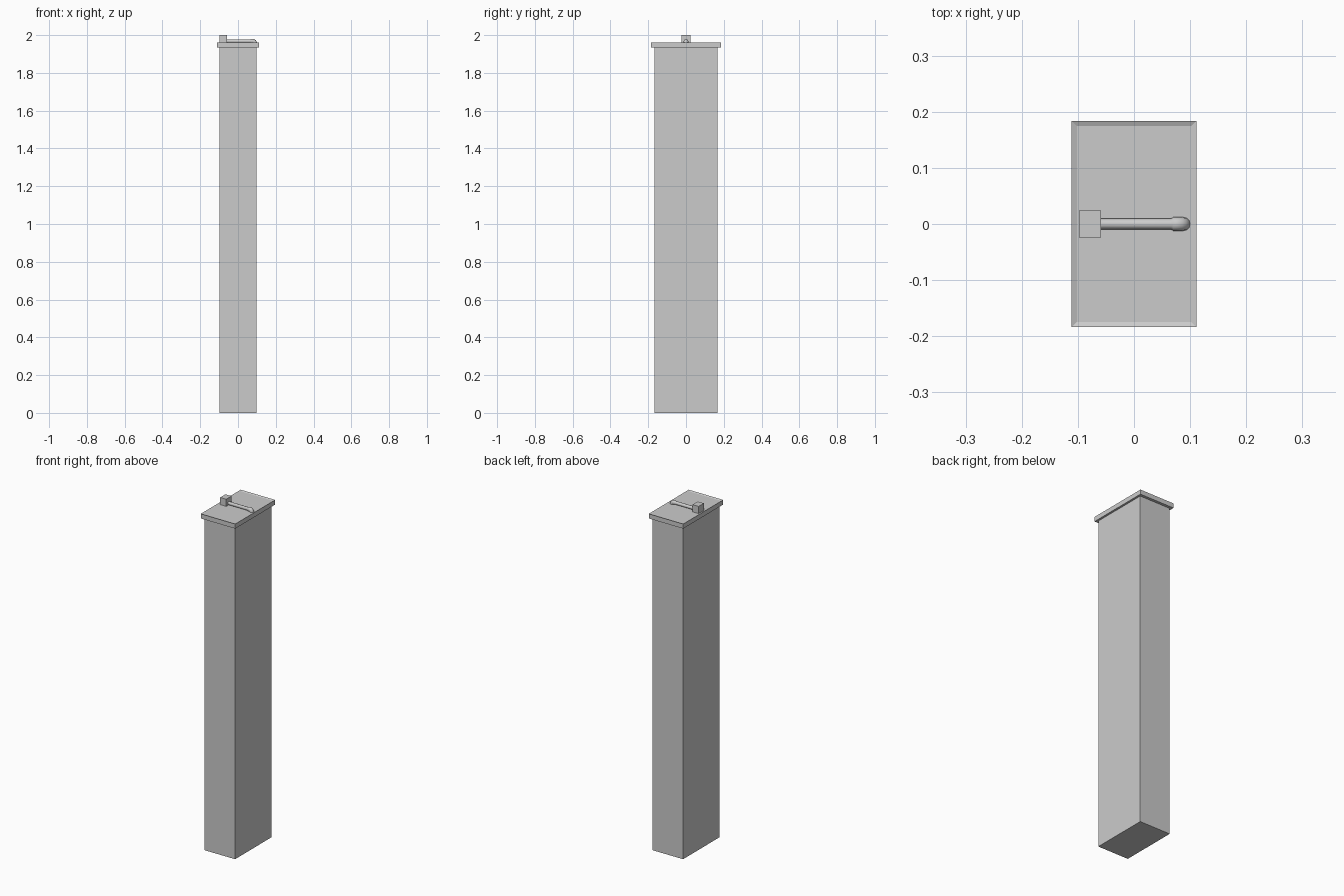
import bpy, bmesh, math
from mathutils import Vector

if "Cube" in bpy.data.objects:
    bpy.data.objects.remove(bpy.data.objects["Cube"])


def box(name, x0, x1, y, z0, z1):
    """Box spanning x0..x1, -y..y, z0..z1."""
    bpy.ops.mesh.primitive_cube_add(size=1, location=((x0 + x1) / 2, 0, (z0 + z1) / 2))
    ob = bpy.context.object
    ob.name = name
    ob.scale = (x1 - x0, 2 * y, z1 - z0)
    bpy.ops.object.transform_apply(location=True, rotation=False, scale=True)
    return ob


# Tall body
box("body", -0.099, 0.099, 0.168, 0, 1.935)

# Overhanging cap with a shallow dished top
cap = box("cap", -0.111, 0.111, 0.184, 1.935, 1.962)
bm = bmesh.new()
bm.from_mesh(cap.data)
top = [f for f in bm.faces if f.normal.z > 0.9]
bmesh.ops.inset_region(bm, faces=top, thickness=0.013, depth=-0.004)
bm.to_mesh(cap.data)
bm.free()

# Small block on the cap
box("pipe_block", -0.098, -0.059, 0.024, 1.957, 2.0)

# Pipe leaving the block and bending down into the cap, slightly wider at the elbow
path = [(-0.065, 1.968, 0.0095), (0.066, 1.968, 0.0095), (0.070, 1.968, 0.0122)]
for i in range(5):
    a = math.radians(90 - i * 22.5)
    path.append((0.078 + 0.010 * math.cos(a), 1.958 + 0.010 * math.sin(a), 0.0122))
path.append((0.088, 1.945, 0.0122))
sides = 12
bm = bmesh.new()
rings = []
for i, (x, z, r) in enumerate(path):
    a, b = path[max(i - 1, 0)], path[min(i + 1, len(path) - 1)]
    t = Vector((b[0] - a[0], 0, b[1] - a[1])).normalized()
    n = Vector((-t.z, 0, t.x))
    ring = []
    for k in range(sides):
        u = 2 * math.pi * k / sides
        ring.append(bm.verts.new(Vector((x, 0, z)) + r * (math.cos(u) * n + math.sin(u) * Vector((0, 1, 0)))))
    rings.append(ring)
for p, q in zip(rings, rings[1:]):
    for k in range(sides):
        j = (k + 1) % sides
        bm.faces.new((p[k], p[j], q[j], q[k]))
bm.faces.new(rings[0])
bm.faces.new(rings[-1])
bmesh.ops.recalc_face_normals(bm, faces=bm.faces)
mesh = bpy.data.meshes.new("pipe")
bm.to_mesh(mesh)
bm.free()
pipe = bpy.data.objects.new("pipe", mesh)
bpy.context.collection.objects.link(pipe)
bpy.ops.object.select_all(action='DESELECT')
pipe.select_set(True)
bpy.context.view_layer.objects.active = pipe
bpy.ops.object.shade_smooth_by_angle(angle=math.radians(35))
